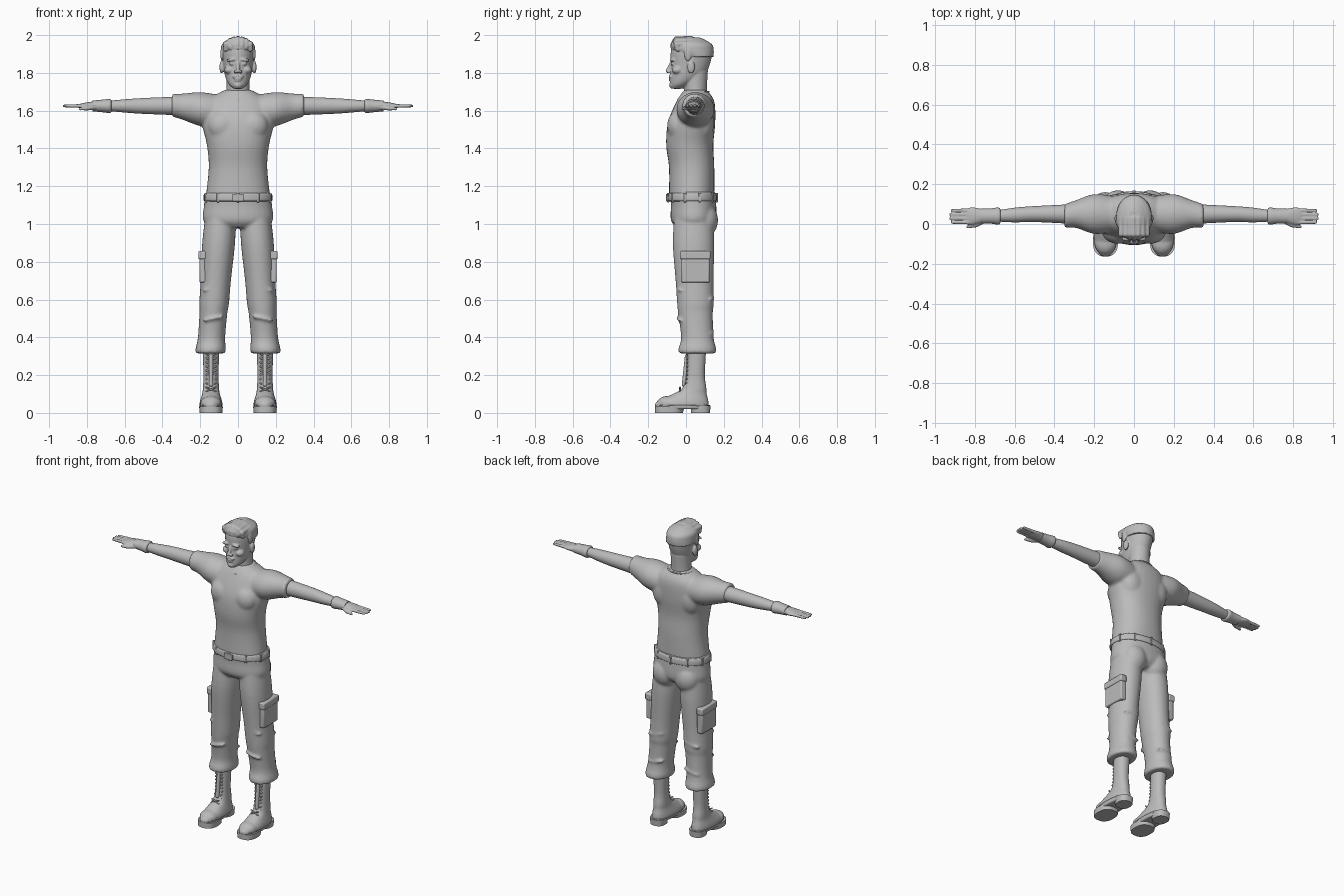
import bpy, bmesh, math
from mathutils import Vector, Matrix

cube = bpy.data.objects.get("Cube")
if cube:
    bpy.data.objects.remove(cube, do_unlink=True)

GREY = (.5, .5, .5, 1)
grey = bpy.data.materials.new("plain grey")
grey.use_nodes = True
grey.diffuse_color = GREY
grey.node_tree.nodes["Principled BSDF"].inputs["Base Color"].default_value = GREY


def spline(before, start, end, after, t):
    """Smooth in-between ring (cubic through start and end)."""
    ring = []
    for p, q, r, s in zip(before, start, end, after):
        m, n = (r - p) / 2, (s - q) / 2
        ring.append(q + t * (m + t * (3 * (r - q) - 2 * m - n + t * (2 * (q - r) + m + n))))
    return ring


def loft(bm, rings, sideways=False, centre=0, lean=0, power=1, steps=4, sides=32):
    """Closed smooth tube along z, or along x when sideways.
    A ring is (position, y centre, y radius, other radius);
    the other centre runs along a straight line: centre + lean * position."""
    path = []
    last = len(rings) - 1
    for i in range(last):
        near = rings[max(i - 1, 0)], rings[i], rings[i + 1], rings[min(i + 2, last)]
        path += [spline(*near, k / steps) for k in range(steps)]
    path.append(rings[last])
    loops = []
    for position, y_centre, y_radius, other_radius in path:
        loop = []
        for k in range(sides):
            angle = math.tau * k / sides
            c, s = math.cos(angle), math.sin(angle)
            other = centre + lean * position + other_radius * math.copysign(abs(c)**power, c)
            y = y_centre + y_radius * math.copysign(abs(s)**power, s)
            loop.append(bm.verts.new((position, y, other) if sideways else (other, y, position)))
        loops.append(loop)
    for low, high in zip(loops, loops[1:]):
        for k in range(sides):
            n = (k + 1) % sides
            bm.faces.new((low[k], low[n], high[n], high[k]))
    bm.faces.new(loops[0])
    bm.faces.new(loops[-1])


def ball(bm, centre, radii, tilt=0):
    matrix = Matrix.Translation(centre) @ Matrix.Rotation(tilt, 4, "Y") @ Matrix.Diagonal((*radii, 1))
    bmesh.ops.create_uvsphere(bm, u_segments=20, v_segments=12, radius=1, matrix=matrix)


def box(bm, centre, size):
    matrix = Matrix.Translation(centre) @ Matrix.Diagonal((*size, 1))
    bmesh.ops.create_cube(bm, size=1, matrix=matrix)


def rod(bm, start, end, start_radius, end_radius=None):
    """Tapered rod with rounded ends."""
    start, end = Vector(start), Vector(end)
    end_radius = end_radius or start_radius
    turn = (end - start).to_track_quat("Z", "Y").to_matrix().to_4x4()
    bmesh.ops.create_cone(bm, cap_ends=True, segments=10, radius1=start_radius, radius2=end_radius,
                          depth=(end - start).length,
                          matrix=Matrix.Translation((start + end) / 2) @ turn)
    for point, radius in ((start, start_radius), (end, end_radius)):
        bmesh.ops.create_uvsphere(bm, u_segments=10, v_segments=8, radius=radius,
                                  matrix=Matrix.Translation(point))


def mirror(bm):
    """Add the right half of everything built so far."""
    copy = bmesh.ops.duplicate(bm, geom=bm.verts[:] + bm.edges[:] + bm.faces[:])["geom"]
    for item in copy:
        if isinstance(item, bmesh.types.BMVert):
            item.co.x *= -1


def finish(name, bm, voxel=0, smooth=0, bevel=0):
    """Make the object; a voxel size fuses its overlapping pieces into one skin."""
    bmesh.ops.recalc_face_normals(bm, faces=bm.faces[:])
    mesh = bpy.data.meshes.new(name)
    bm.to_mesh(mesh)
    bm.free()
    mesh.materials.append(grey)
    obj = bpy.data.objects.new(name, mesh)
    bpy.context.collection.objects.link(obj)
    bpy.context.view_layer.objects.active = obj
    obj.select_set(True)
    bpy.ops.object.shade_smooth_by_angle(angle=math.radians(40))
    obj.select_set(False)
    if bevel:
        mod = obj.modifiers.new("soft edges", "BEVEL")
        mod.width, mod.segments = bevel, 2
    if voxel:
        mod = obj.modifiers.new("fuse", "REMESH")
        mod.mode, mod.voxel_size, mod.use_smooth_shade = "VOXEL", voxel, True
        mod = obj.modifiers.new("blend", "SMOOTH")
        mod.factor, mod.iterations = .5, smooth


# Shirt: sleeves and shoulder blades mirrored, then the trunk
bm = bmesh.new()
loft(bm, [(.1, .05, .09, .09), (.2, .05, .1, .09), (.29, .05, .07, .07), (.35, .04, .06, .06)],
     sideways=True, centre=1.58, lean=.14)
ball(bm, (.09, .09, 1.54), (.08, .06, .1))
ball(bm, (.08, -.04, 1.52), (.08, .06, .08))
mirror(bm)
loft(bm, [(1.15, .03, .12, .17), (1.3, .03, .12, .155), (1.42, .02, .125, .165), (1.54, .03, .125, .19),
          (1.65, .05, .1, .16), (1.71, .05, .06, .07)], power=.9)
finish("shirt", bm, voxel=.008, smooth=8)

# Neckline band, dipping at the front
bm = bmesh.new()
band = []
for k in range(36):
    angle = math.tau * k / 36
    dip = max(0, -math.sin(angle))**2
    band.append((.08 * math.cos(angle), .05 + .07 * math.sin(angle) - .02 * dip, 1.7 - .04 * dip))
for start, end in zip(band, band[1:] + band[:1]):
    rod(bm, start, end, .005)
finish("collar", bm)

# Bare arms with hands
bm = bmesh.new()
wrist_height = 1.625
loft(bm, [(.3, .05, .05, .05), (.5, .05, .04, .042), (.6, .045, .037, .035), (.7, .04, .028, .026),
          (.76, .04, .034, .024), (.81, .04, .044, .017), (.84, .04, .038, .01)],
     sideways=True, centre=wrist_height)
for finger in range(4):
    y = .008 + .02 * finger
    reach = .925 - .008 * abs(finger - 1.5)
    rod(bm, (.81, y, wrist_height), (reach, y, wrist_height), .011, .008)
knuckle = (.795, -.006, 1.613)
rod(bm, (.75, .02, 1.62), knuckle, .015, .012)
rod(bm, knuckle, (.835, -.014, 1.61), .012, .008)
mirror(bm)
finish("arms", bm, voxel=.0045, smooth=2)

# Wrist cuffs
bm = bmesh.new()
loft(bm, [(.67, .04, .03, .03), (.68, .04, .043, .037), (.72, .04, .038, .033), (.77, .04, .037, .028)],
     sideways=True, centre=wrist_height)
mirror(bm)
finish("wrist_cuffs", bm)

# Trousers: legs with folds mirrored, then the pelvis
bm = bmesh.new()
loft(bm, [(1.06, .04, .1, .08), (.9, .04, .11, .087), (.7, .045, .1, .08), (.58, .05, .097, .079),
          (.53, .05, .092, .074), (.4, .06, .086, .072), (.34, .06, .1, .08), (.315, .06, .098, .077)],
     centre=.17, lean=-.075, power=.95)
ball(bm, (.08, .1, 1.02), (.08, .07, .09))
for fold, height in enumerate((.66, .61, .5, .43)):
    ball(bm, (.13, .13 if fold % 2 else -.03, height), (.06, .02, .01), .2)
mirror(bm)
loft(bm, [(.98, .04, .09, .14), (1.02, .04, .12, .185), (1.1, .04, .12, .18), (1.17, .034, .12, .174)],
     power=.92)
finish("trousers", bm, voxel=.008, smooth=6)

# Belt with buckle and loops
bm = bmesh.new()
loft(bm, [(1.12, .034, .12, .17), (1.126, .034, .13, .183), (1.158, .034, .128, .18),
          (1.164, .034, .12, .17)], power=.92)
finish("belt", bm)
bm = bmesh.new()
box(bm, (0, -.1, 1.14), (.06, .01, .04))
for k in range(10):
    angle = math.tau * (k + .5) / 10
    box(bm, (.18 * math.cos(angle), .034 + .128 * math.sin(angle), 1.14), (.014, .014, .05))
finish("buckle_and_loops", bm, bevel=.003)

# Cargo pockets with flaps
bm = bmesh.new()
box(bm, (.185, .05, .765), (.04, .15, .15))
box(bm, (.187, .05, .835), (.046, .16, .045))
mirror(bm)
finish("cargo_pockets", bm, bevel=.008)

# Boots: uppers, soles and laces
foot = .143
bm = bmesh.new()
loft(bm, [(.02, -.02, .138, .058), (.055, -.02, .14, .06), (.1, .02, .09, .047), (.13, .044, .064, .043),
          (.2, .05, .05, .04), (.34, .057, .05, .044)], centre=foot, power=.9)
ball(bm, (foot, -.095, .05), (.056, .06, .04))
mirror(bm)
finish("boots", bm, voxel=.006, smooth=3)
bm = bmesh.new()
loft(bm, [(0, -.09, .074, .06), (.035, -.086, .078, .063)], centre=foot, power=.8)
loft(bm, [(0, .077, .05, .046), (.04, .077, .053, .05)], centre=foot, power=.8)
loft(bm, [(.02, -.01, .12, .045), (.042, -.017, .144, .062)], centre=foot, power=.8)
mirror(bm)
finish("soles", bm)
bm = bmesh.new()
for row in range(9):
    height = .115 + .022 * row
    y = .008 - .04 / (row + 1)**2
    for side in (.024, -.024):
        rod(bm, (foot - side, y, height), (foot + side, y, height + .02), .0045)
rod(bm, (foot, -.01, .15), (foot, .006, .3), .012)
mirror(bm)
finish("laces", bm)

# Head: ears, cheeks, brows, eyes, nostrils and moustache mirrored
bm = bmesh.new()
ball(bm, (.087, .027, 1.83), (.011, .02, .034))
ball(bm, (.045, -.045, 1.815), (.028, .03, .022))
ball(bm, (.034, -.073, 1.869), (.028, .014, .009), .15)
ball(bm, (.032, -.069, 1.848), (.015, .012, .009))
ball(bm, (.013, -.09, 1.806), (.009, .012, .008))
ball(bm, (.014, -.083, 1.783), (.018, .01, .006), .25)
mirror(bm)
# Skull, neck, nose, lips and chin
loft(bm, [(1.716, -.05, .03, .022), (1.738, -.03, .054, .048), (1.775, 0, .083, .066),
          (1.825, .02, .1, .076), (1.92, .03, .11, .084), (1.965, .03, .086, .067), (1.985, .03, .05, .035)])
loft(bm, [(1.64, .05, .07, .085), (1.7, .05, .06, .063), (1.81, .05, .066, .062)])
rod(bm, (0, -.076, 1.86), (0, -.097, 1.81), .007, .011)
ball(bm, (0, -.083, 1.771), (.023, .01, .005))
ball(bm, (0, -.081, 1.76), (.019, .01, .006))
ball(bm, (0, -.074, 1.735), (.022, .016, .016))
finish("head", bm, voxel=.0045, smooth=3)

# Hair: cropped cap with rows of swept-back locks and sideburns
bm = bmesh.new()
loft(bm, [(1.885, .06, .085, .086), (1.92, .035, .112, .09), (1.955, .03, .104, .083),
          (1.988, .02, .05, .035)])
for lock in range(-3, 4):
    x, drop = .022 * lock, .003 * lock**2
    crest = (x, -.052, 1.98 - drop)
    rod(bm, (x, drop - .072, 1.95 - drop), crest, .012, .014)
    rod(bm, crest, (x, .03, 1.985 - drop), .014, .011)
ball(bm, (.084, .01, 1.9), (.009, .02, .04))
ball(bm, (-.084, .01, 1.9), (.009, .02, .04))
finish("hair", bm, voxel=.005, smooth=2)
